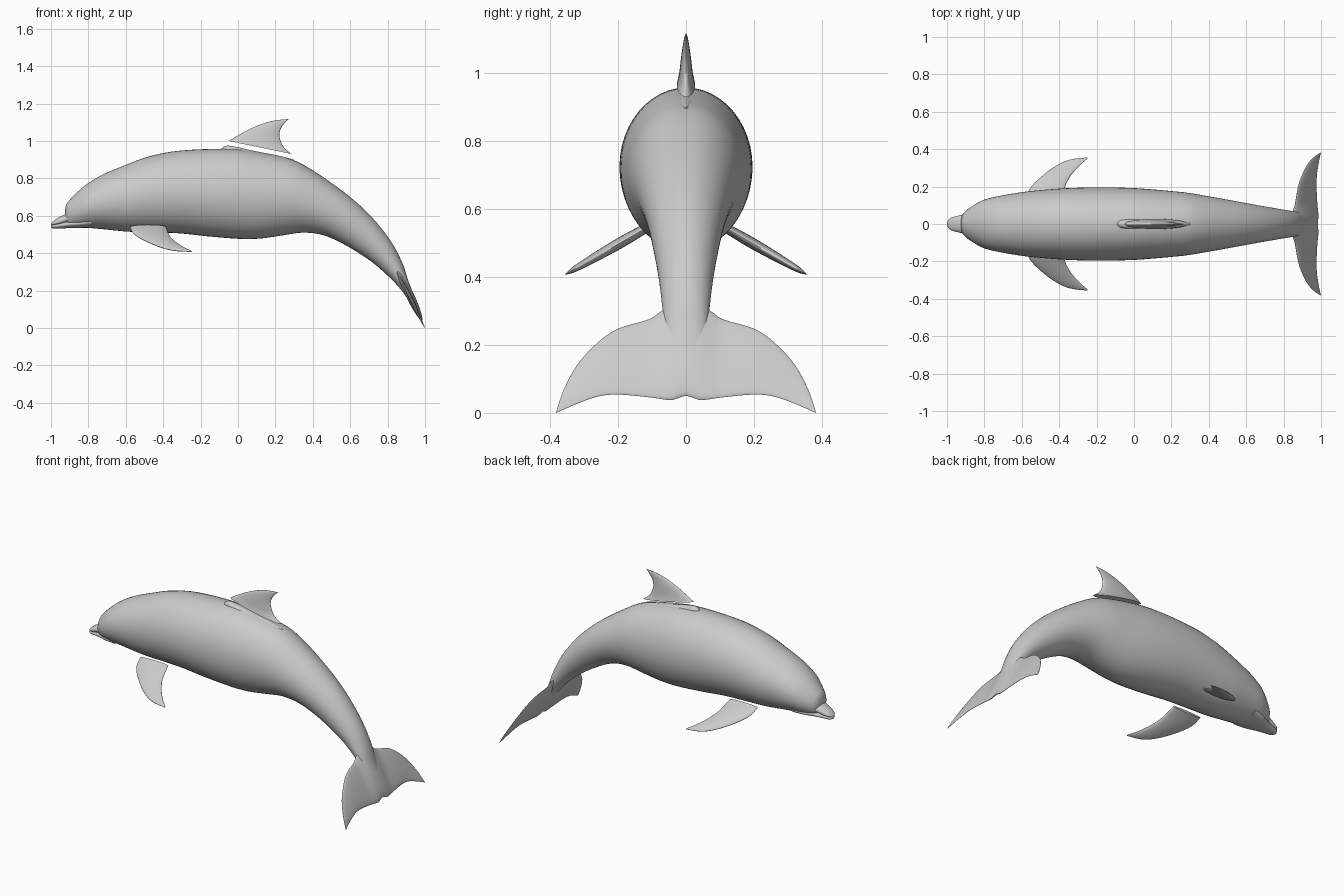
import bpy, bmesh, math
from mathutils import Vector

grey = bpy.data.materials.new("smooth grey")
grey.diffuse_color = (0.6, 0.6, 0.6, 1)


def smooth_rows(rows, steps):
    """Catmull-Rom interpolation of rows of numbers."""
    out = []
    for i in range(len(rows) - 1):
        p0, p1 = rows[max(i - 1, 0)], rows[i]
        p2, p3 = rows[i + 1], rows[min(i + 2, len(rows) - 1)]
        for k in range(steps):
            t = k / steps
            out.append([b + 0.5 * t * (c - a + t * (2 * a - 5 * b + 4 * c - d
                        + t * (3 * (b - c) + d - a)))
                        for a, b, c, d in zip(p0, p1, p2, p3)])
    out.append(list(rows[-1]))
    return out


def loft(name, stations, steps=4, sides=32, angle=50):
    """Skin elliptical rings; each station is edge a, edge b, half-thickness vector."""
    rows = smooth_rows([list(a) + list(b) + list(h) for a, b, h in stations], steps)
    bm = bmesh.new()
    rings = []
    for r in rows:
        a, b, h = Vector(r[0:3]), Vector(r[3:6]), Vector(r[6:9])
        rings.append([bm.verts.new((a + b) / 2 + (a - b) / 2 * math.cos(u) + h * math.sin(u))
                      for u in (2 * math.pi * k / sides for k in range(sides))])
    for q, r in zip(rings, rings[1:]):
        for k in range(sides):
            j = (k + 1) % sides
            bm.faces.new((q[k], q[j], r[j], r[k]))
    bm.faces.new(rings[0])
    bm.faces.new(rings[-1])
    bmesh.ops.recalc_face_normals(bm, faces=bm.faces)
    me = bpy.data.meshes.new(name)
    bm.to_mesh(me)
    bm.free()
    me.materials.append(grey)
    ob = bpy.data.objects.new(name, me)
    bpy.context.collection.objects.link(ob)
    bpy.ops.object.select_all(action='DESELECT')
    ob.select_set(True)
    bpy.context.view_layer.objects.active = ob
    bpy.ops.object.shade_smooth_by_angle(angle=math.radians(angle))
    return ob


def trunk(name, rows, **kw):
    """Rows: back x, back z, belly x, belly z, half width."""
    return loft(name, [((a, 0, b), (c, 0, d), (0, w, 0)) for a, b, c, d, w in rows], **kw)


# Body from forehead to tail stock
trunk("body", [
    (-.925, .632, -.925, .575, .016), (-.918, .66, -.918, .55, .045),
    (-.90, .685, -.90, .54, .07), (-.85, .735, -.85, .536, .105),
    (-.80, .775, -.80, .535, .13), (-.72, .822, -.72, .528, .15),
    (-.60, .872, -.60, .516, .17), (-.50, .91, -.50, .512, .181),
    (-.40, .935, -.40, .51, .189), (-.30, .949, -.30, .505, .194),
    (-.15, .957, -.15, .489, .196), (0, .955, 0, .477, .192),
    (.12, .938, .10, .477, .184), (.22, .918, .18, .486, .176),
    (.32, .888, .25, .497, .167), (.45, .81, .35, .51, .148),
    (.60, .70, .46, .495, .124), (.72, .588, .58, .44, .102),
    (.82, .46, .71, .357, .082), (.88, .345, .80, .28, .07),
    (.91, .255, .865, .212, .062), (.95, .15, .925, .13, .05),
    (.978, .058, .973, .054, .02)], sides=48)

# Beak: two jaws that meet at the mouth line
trunk("upper_jaw", [
    (-1, .557, -1, .548, .008), (-.985, .573, -.985, .548, .03),
    (-.95, .596, -.95, .55, .042), (-.91, .613, -.91, .56, .054),
    (-.85, .628, -.85, .575, .094), (-.78, .645, -.78, .60, .127)])
trunk("lower_jaw", [
    (-1, .55, -1, .538, .008), (-.985, .556, -.985, .532, .027),
    (-.95, .566, -.95, .532, .038), (-.90, .576, -.90, .534, .056),
    (-.85, .582, -.85, .535, .076), (-.78, .60, -.78, .537, .095)])

# Low ridge on the back below the dorsal fin
trunk("fin_socket", [
    (-.09, .958, -.09, .93, .01), (-.05, .975, -.05, .93, .024),
    (.10, .944, .10, .90, .03), (.22, .921, .22, .88, .024),
    (.30, .90, .30, .87, .006)], sides=20)

# Dorsal fin: leading x, z, trailing x, z, half thickness
loft("dorsal_fin", [((a, 0, b), (c, 0, d), (0, w, 0)) for a, b, c, d, w in [
    (-.05, 1.0, .288, .93, .027), (0, 1.03, .245, .965, .02),
    (.06, 1.062, .222, 1.02, .015), (.13, 1.092, .226, 1.058, .01),
    (.20, 1.11, .243, 1.088, .006), (.27, 1.117, .266, 1.112, .001)]])

# Pectoral fins: leading x, y, trailing x, y, half thickness; they slope downwards
def paddle(x, y, s):
    return (x, s * y, .537 - (y - .13) * .575)

for side, s in (("left", 1), ("right", -1)):
    loft(side + "_pectoral_fin", [
        (paddle(a, b, s), paddle(c, d, s), (0, s * .5 * w, .87 * w)) for a, b, c, d, w in [
            (-.575, .125, -.385, .125, .014), (-.56, .185, -.372, .185, .016),
            (-.505, .245, -.358, .225, .015), (-.43, .303, -.325, .275, .012),
            (-.35, .342, -.283, .32, .008), (-.25, .356, -.247, .35, .001)]])

# Tail fluke: span, leading x, z, trailing x, z, half thickness, mirrored across the middle
half = [(0, .85, .315, .98, .05, .022), (.04, .85, .315, .984, .038, .02),
        (.075, .853, .298, .982, .041, .016), (.11, .862, .275, .979, .046, .013),
        (.20, .878, .248, .975, .054, .011), (.26, .898, .207, .977, .048, .009),
        (.32, .928, .142, .986, .027, .006), (.36, .965, .068, .994, .01, .004),
        (.382, .998, .004, 1, 0, .001)]
span = [(-r[0],) + r[1:] for r in half[:0:-1]] + half
loft("tail_fluke", [((a, y, b), (c, y, d), (.917 * w, 0, .4 * w)) for y, a, b, c, d, w in span])

# Small eyes at the corners of the mouth
for side, s in (("left", 1), ("right", -1)):
    loft(side + "_eye", [((-.72 - r, s * y, .655), (-.72 + r, s * y, .655), (0, 0, r * .6))
                         for y, r in ((.13, .016), (.142, .013), (.148, .004))], sides=16)
